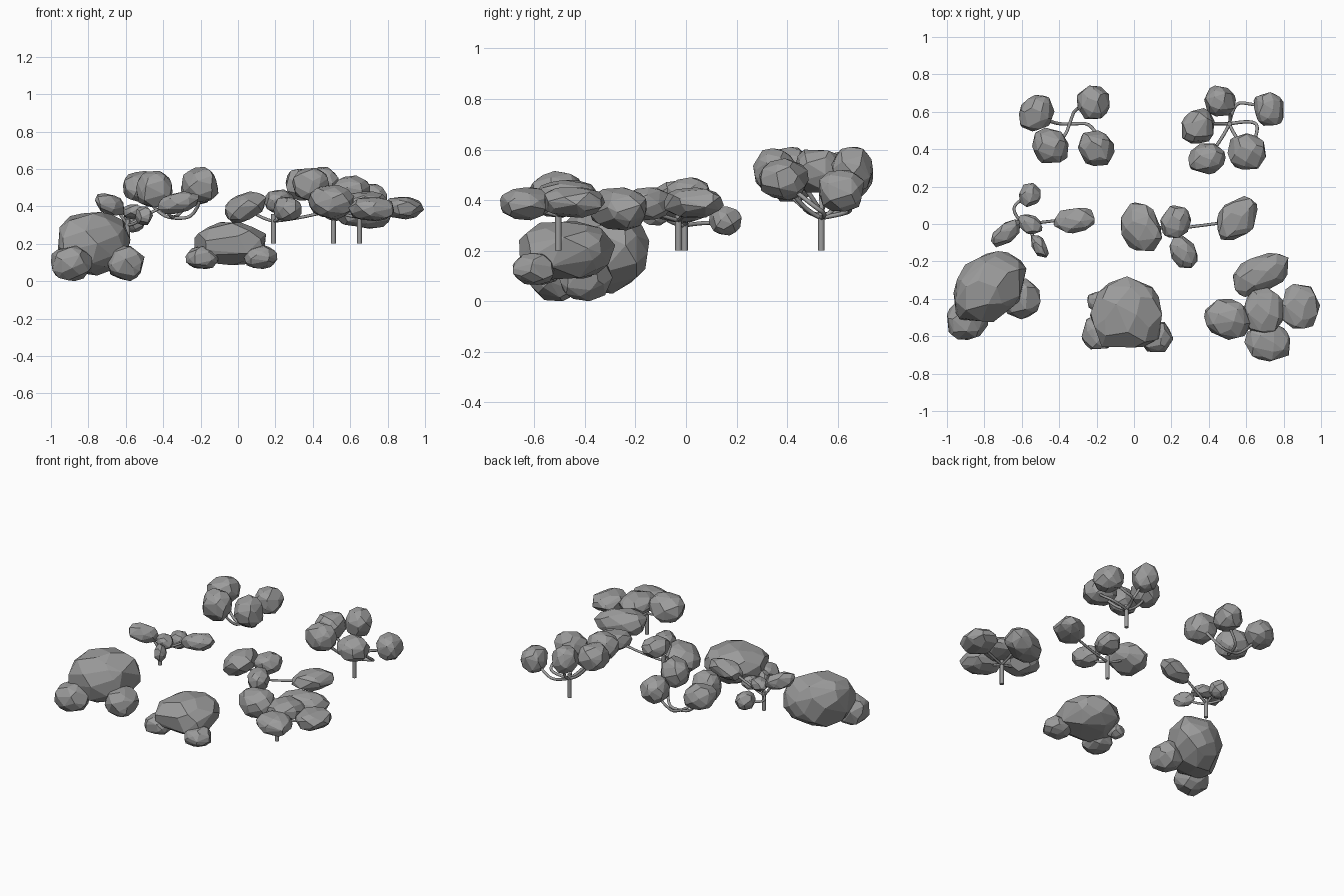
import bpy, bmesh, math, random
from mathutils import Vector

random.seed(7)
grey = bpy.data.materials.new("dark_grey")
grey.diffuse_color = (0.33, 0.33, 0.33, 1)


def blob(name, x0, x1, y0, y1, z0, z1, shear=0.0, taper=0.0, lift=0.0, n=38):
    """Faceted leaf clump: hull of jittered sphere points fitted to a box."""
    pts = []
    for i in range(n):
        z = 1 - 2 * (i + 0.5) / n
        a = i * 2.39996 + random.uniform(-0.35, 0.35)
        r = math.sqrt(1 - z * z)
        p = Vector((r * math.cos(a), r * math.sin(a), z))
        p = Vector([math.copysign(abs(c) ** 0.9, c) for c in p])
        p *= random.uniform(0.9, 1.0)
        p.x *= 1 - taper * p.y
        x, y = p.x, p.y
        p.x, p.y = x + shear * 0.5 * y, y + shear * 0.5 * x
        p.z += lift * p.x
        pts.append(p)
    box = ((x0, x1), (y0, y1), (z0, z1))
    for k, (lo, hi) in enumerate(box):
        a, b = min(p[k] for p in pts), max(p[k] for p in pts)
        for p in pts:
            p[k] = lo + (hi - lo) * (p[k] - a) / (b - a)
    bm = bmesh.new()
    for p in pts:
        bm.verts.new(p)
    bmesh.ops.convex_hull(bm, input=bm.verts)
    loose = [v for v in bm.verts if not v.link_faces]
    bmesh.ops.delete(bm, geom=loose, context='VERTS')
    # merge nearly coplanar triangles into larger facets
    bmesh.ops.dissolve_limit(bm, angle_limit=math.radians(10), verts=bm.verts, edges=bm.edges)
    bmesh.ops.recalc_face_normals(bm, faces=bm.faces)
    me = bpy.data.meshes.new(name)
    bm.to_mesh(me)
    bm.free()
    me.materials.append(grey)
    ob = bpy.data.objects.new(name, me)
    bpy.context.collection.objects.link(ob)


def tube(name, pts, radius):
    """Round stem along a smooth path."""
    cu = bpy.data.curves.new(name, 'CURVE')
    cu.dimensions = '3D'
    cu.bevel_depth = radius
    cu.bevel_resolution = 2
    cu.use_fill_caps = True
    cu.materials.append(grey)
    sp = cu.splines.new('NURBS')
    sp.points.add(len(pts) - 1)
    for q, p in zip(sp.points, pts):
        q.co = (*p, 1)
    sp.use_endpoint_u = True
    sp.order_u = min(3, len(pts))
    sp.resolution_u = 6
    ob = bpy.data.objects.new(name, cu)
    bpy.context.collection.objects.link(ob)
    bpy.ops.object.select_all(action='DESELECT')
    ob.select_set(True)
    bpy.context.view_layer.objects.active = ob
    bpy.ops.object.convert(target='MESH')


def trunk(name, x, y, top):
    tube(name, [(x, y, 0.2), (x, y, top)], 0.013)


# left ground bush
blob("left_bush_main", -0.965, -0.575, -0.525, -0.145, 0.03, 0.37, 0.3, n=46)
blob("left_bush_side", -1.0, -0.78, -0.62, -0.41, 0.0, 0.19)
blob("left_bush_side", -0.70, -0.5, -0.51, -0.29, 0.0, 0.19)

# middle ground bush
blob("middle_bush_main", -0.235, 0.15, -0.66, -0.28, 0.085, 0.315, 0.05, 0.17, n=46)
blob("middle_bush_side", -0.28, -0.10, -0.67, -0.49, 0.065, 0.19)
blob("middle_bush_side", 0.03, 0.21, -0.685, -0.52, 0.065, 0.19)
blob("middle_bush_side", -0.25, -0.15, -0.46, -0.36, 0.09, 0.18)

# front right tree
trunk("front_right_trunk", 0.65, -0.505, 0.38)
for b in [(0.58, 0.80, -0.59, -0.34, 0.36, 0.48, 0),
          (0.375, 0.62, -0.62, -0.40, 0.33, 0.515, -0.15),
          (0.785, 0.995, -0.56, -0.32, 0.33, 0.45, 0),
          (0.59, 0.835, -0.735, -0.53, 0.32, 0.45, -0.1),
          (0.53, 0.825, -0.39, -0.155, 0.28, 0.45, 0.45)]:
    blob("front_right_crown", *b)
for x, y in [(0.5, -0.5), (0.87, -0.45), (0.7, -0.62), (0.68, -0.3)]:
    tube("front_right_branch", [(0.65, -0.505, 0.34), ((x + 0.65) / 2, (y - 0.505) / 2, 0.35), (x, y, 0.38)], 0.008)

# small left tree
trunk("left_trunk", -0.59, -0.005, 0.33)
for b in [(-0.615, -0.5, 0.09, 0.22, 0.26, 0.375, 0.1),
          (-0.765, -0.61, -0.125, 0.025, 0.35, 0.47, 0.55, 0, -0.3),
          (-0.62, -0.49, -0.055, 0.05, 0.33, 0.41, -0.3),
          (-0.43, -0.21, -0.05, 0.085, 0.36, 0.48, 0.2, 0, 0.3),
          (-0.55, -0.455, -0.18, -0.06, 0.30, 0.40, -0.5)]:
    blob("left_crown", *b, n=28)
for x, y, z in [(-0.4, 0.02, 0.4), (-0.66, -0.02, 0.4), (-0.5, -0.11, 0.35)]:
    tube("left_branch", [(-0.59, -0.005, 0.3), ((x - 0.59) / 2, y / 2, z - 0.05), (x, y, z)], 0.008)
tube("left_branch", [(-0.59, -0.005, 0.3), (-0.65, 0.06, 0.31), (-0.63, 0.12, 0.31), (-0.56, 0.15, 0.32)], 0.008)

# small middle tree
trunk("middle_trunk", 0.19, -0.03, 0.36)
for b in [(-0.07, 0.15, -0.145, 0.115, 0.31, 0.48, -0.12, 0.1, 0.4),
          (0.14, 0.305, -0.075, 0.1, 0.36, 0.49, 0.1),
          (0.19, 0.34, -0.235, -0.06, 0.32, 0.45, -0.25),
          (0.445, 0.66, -0.085, 0.15, 0.33, 0.45, 0.3)]:
    blob("middle_crown", *b, n=34)
for x, y, z in [(0.05, 0.0, 0.39), (0.5, 0.01, 0.38), (0.27, -0.15, 0.36)]:
    tube("middle_branch", [(0.19, -0.03, 0.32), ((x + 0.19) / 2, y / 2 - 0.015, 0.335), (x, y, z)], 0.008)

# back left tree: two crossing bowed stems
for b in [(-0.615, -0.425, 0.495, 0.69, 0.42, 0.59, 0.2),
          (-0.305, -0.13, 0.56, 0.74, 0.41, 0.58, 0.0),
          (-0.545, -0.35, 0.325, 0.515, 0.395, 0.59, -0.1),
          (-0.30, -0.105, 0.31, 0.50, 0.42, 0.61, -0.1)]:
    blob("back_left_crown", *b)
tube("back_left_branch", [(-0.52, 0.58, 0.48), (-0.43, 0.535, 0.36), (-0.33, 0.535, 0.33), (-0.22, 0.54, 0.35), (-0.19, 0.45, 0.48)], 0.009)
tube("back_left_branch", [(-0.43, 0.42, 0.46), (-0.37, 0.46, 0.35), (-0.34, 0.55, 0.34), (-0.31, 0.63, 0.36), (-0.21, 0.64, 0.47)], 0.009)

# back right tree
trunk("back_right_trunk", 0.51, 0.535, 0.36)
for b in [(0.255, 0.43, 0.43, 0.62, 0.43, 0.60, 0.1),
          (0.375, 0.545, 0.575, 0.74, 0.43, 0.61, 0.0),
          (0.64, 0.80, 0.525, 0.705, 0.355, 0.52, -0.1),
          (0.29, 0.49, 0.265, 0.43, 0.43, 0.605, 0.1),
          (0.50, 0.705, 0.29, 0.485, 0.40, 0.565, -0.1)]:
    blob("back_right_crown", *b)
hub = (0.51, 0.535, 0.33)
for path in [[(0.42, 0.54, 0.36), (0.34, 0.53, 0.5)],
             [(0.53, 0.6, 0.35), (0.46, 0.65, 0.5)],
             [(0.53, 0.65, 0.35), (0.62, 0.645, 0.37), (0.72, 0.62, 0.44)],
             [(0.47, 0.45, 0.36), (0.39, 0.35, 0.5)],
             [(0.64, 0.56, 0.34), (0.67, 0.50, 0.38), (0.62, 0.39, 0.47)],
             [(0.54, 0.46, 0.36), (0.6, 0.40, 0.46)]]:
    tube("back_right_branch", [hub] + path, 0.009)
